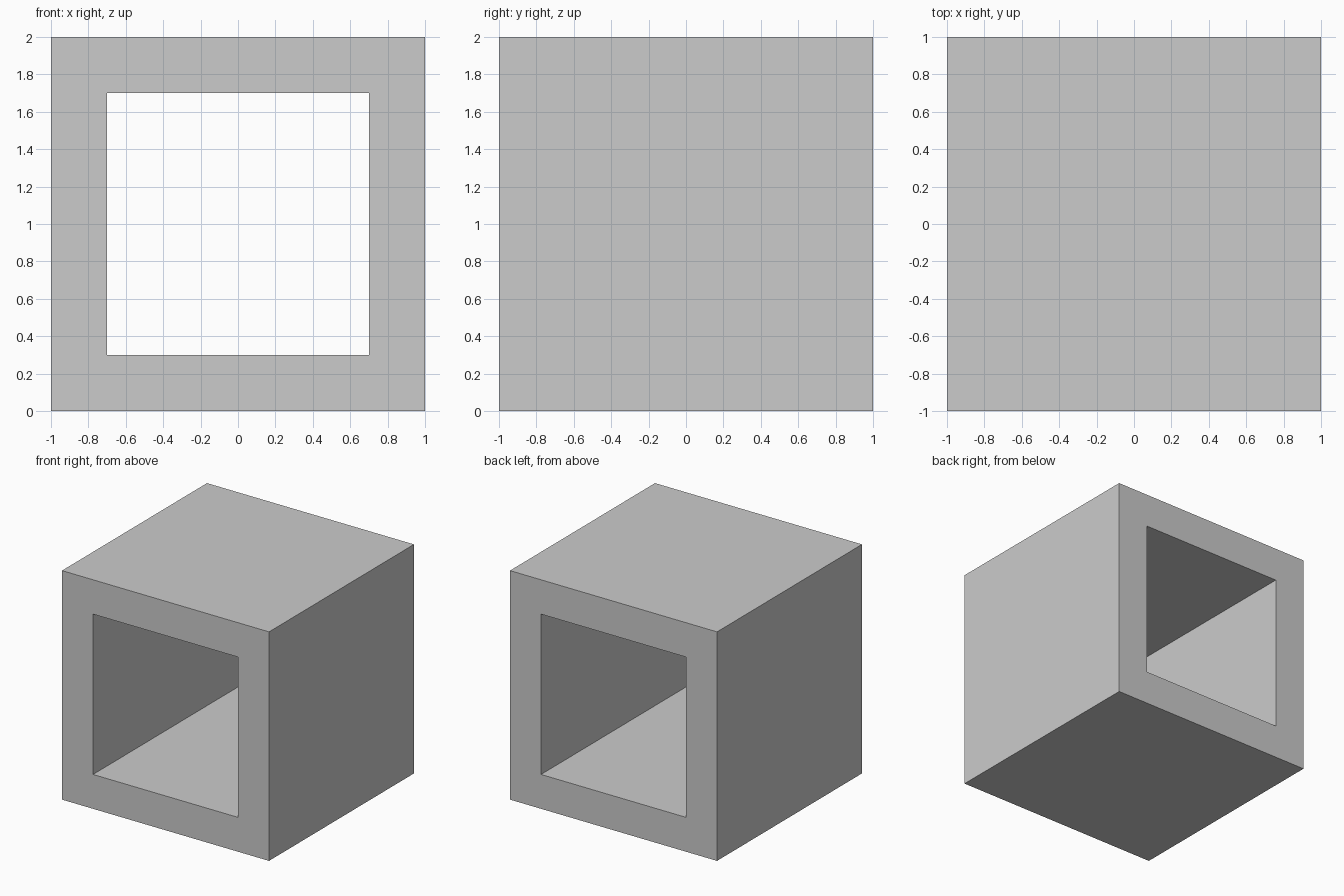
import bpy, bmesh

if "Cube" in bpy.data.objects:
    bpy.data.objects.remove(bpy.data.objects["Cube"])

OUTER, INNER, DEPTH = 1.0, 0.7, 1.0   # half sizes
CORNERS = [(-1, -1), (1, -1), (1, 1), (-1, 1)]

bm = bmesh.new()


def ring(half, y):
    """Square loop of vertices in the xz plane, centred on z = 1."""
    return [bm.verts.new((sx * half, y, 1 + sz * half)) for sx, sz in CORNERS]


def bridge(a, b):
    """Quads between two square loops."""
    for i in range(4):
        j = (i + 1) % 4
        bm.faces.new((a[i], a[j], b[j], b[i]))


# Square tube: outer walls, back rim, inner walls, front rim
loops = [ring(OUTER, -DEPTH), ring(OUTER, DEPTH),
         ring(INNER, DEPTH), ring(INNER, -DEPTH)]
for k in range(4):
    bridge(loops[k], loops[(k + 1) % 4])
bmesh.ops.recalc_face_normals(bm, faces=bm.faces)

mesh = bpy.data.meshes.new("square_tube")
bm.to_mesh(mesh)
bm.free()
bpy.context.collection.objects.link(bpy.data.objects.new("square_tube", mesh))
